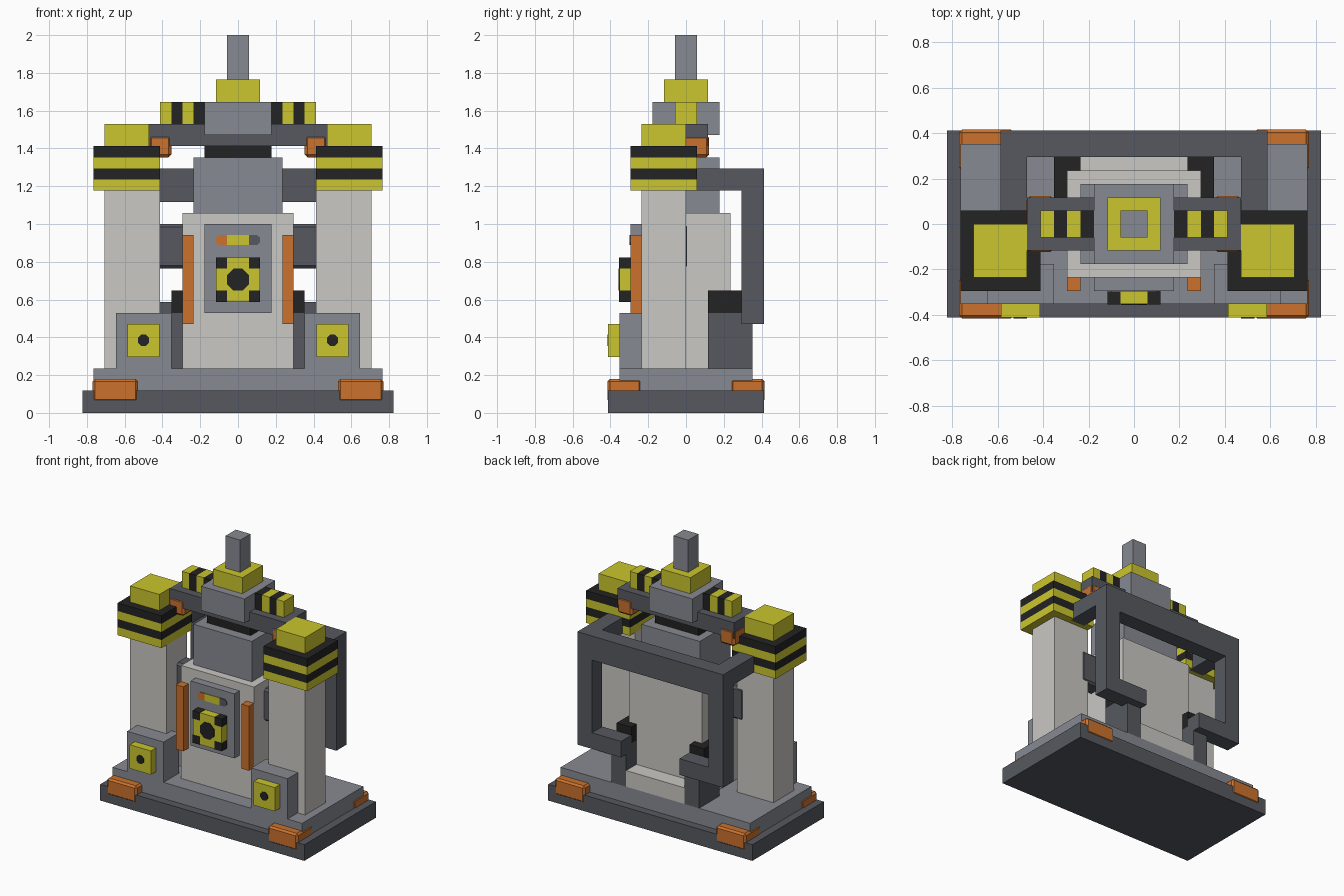
import bpy, bmesh, math
from mathutils import Vector

if "Cube" in bpy.data.objects:
    bpy.data.objects.remove(bpy.data.objects["Cube"])

U = 1 / 17  # the model sits on a regular grid, 34 cells high


def mat(name, r, g, b):
    lin = [((c / 255 + 0.055) / 1.055) ** 2.4 if c > 10 else c / 255 / 12.92 for c in (r, g, b)]
    m = bpy.data.materials.new(name)
    m.diffuse_color = (*lin, 1)
    m.use_nodes = True
    m.node_tree.nodes["Principled BSDF"].inputs["Base Color"].default_value = m.diffuse_color
    return m


YELLOW = mat("yellow", 203, 198, 46)
BLACK = mat("black", 35, 35, 36)
DARK = mat("dark grey", 86, 89, 96)
GREY = mat("mid grey", 135, 138, 146)
LIGHT = mat("light grey", 202, 200, 196)
ORANGE = mat("orange", 203, 114, 45)


def finish(bm, name, m):
    bmesh.ops.recalc_face_normals(bm, faces=bm.faces[:])
    me = bpy.data.meshes.new(name)
    bm.to_mesh(me)
    bm.free()
    me.materials.append(m)
    ob = bpy.data.objects.new(name, me)
    bpy.context.collection.objects.link(ob)
    return ob


def box(name, m, x, y, z, bevel=0):
    """Box between (min, max) pairs given in grid cells."""
    bm = bmesh.new()
    bmesh.ops.create_cube(bm, size=1)
    for v in bm.verts:
        v.co = Vector([U * (r[1] if c > 0 else r[0]) for c, r in zip(v.co, (x, y, z))])
    if bevel:
        bmesh.ops.bevel(bm, geom=bm.edges[:], offset=bevel * U, segments=1, affect='EDGES')
    return finish(bm, name, m)


def pair(name, m, x, y, z, bevel=0):
    """The same box on the right and mirrored to the left."""
    box(name + "_right", m, x, y, z, bevel)
    box(name + "_left", m, (-x[1], -x[0]), y, z, bevel)


def prism(name, m, profile, y0, y1):
    """Front-view outline (x, z) in grid cells, extruded from y0 to y1."""
    bm = bmesh.new()
    face = bm.faces.new([bm.verts.new((x * U, y0 * U, z * U)) for x, z in profile])
    ext = bmesh.ops.extrude_face_region(bm, geom=[face])
    moved = [g for g in ext["geom"] if isinstance(g, bmesh.types.BMVert)]
    bmesh.ops.translate(bm, verts=moved, vec=(0, (y1 - y0) * U, 0))
    return finish(bm, name, m)


def octagon(cx, cz, r):
    return [(cx + r * math.cos(math.pi * (i + .5) / 4), cz + r * math.sin(math.pi * (i + .5) / 4)) for i in range(8)]


# Base with orange corner clamps
box("base", DARK, (-14, 14), (-7, 7), (0, 2))
box("upper_base", GREY, (-13, 13), (-6, 6), (2, 4))
for nm, y in (("front", (-7.08, -4)), ("back", (4, 7.08))):
    pair("corner_clamp_" + nm, ORANGE, (9, 13.08), y, (1, 3.05), .22)

# Central body and upper column
box("body", LIGHT, (-5, 5), (-4, 4), (4, 18))
box("rear_step", LIGHT, (-4, 4), (3, 6), (4, 6))
box("upper_body", GREY, (-4, 4), (-3, 3), (18, 23))
box("neck", BLACK, (-3, 3), (-1.8, 1.8), (23, 24))
box("cross_beam", DARK, (-8, 8), (-2, 2), (24, 26))
box("head_block", GREY, (-3, 3), (-3, 3), (25, 28))
box("collar", YELLOW, (-2, 2), (-2, 2), (28, 30))
box("top_rod", GREY, (-1, 1), (-1, 1), (30, 34))
pair("beam_clamp", ORANGE, (6, 8.05), (-2.08, 2.08), (23, 25), .25)

# Hazard stripes on the beam
for i in range(4):
    pair(f"beam_stripe_{i}", YELLOW if i % 2 else BLACK, (3 + i, 4 + i), (-1, 1), (26, 28))

# Side pillars, striped caps and links to the body
pair("pillar", LIGHT, (7, 12), (-4, 0), (4, 20))
for i in range(4):
    pair(f"cap_stripe_{i}", BLACK if i % 2 else YELLOW, (7, 13), (-5, 1), (20 + i, 21 + i))
pair("cap_top", YELLOW, (8, 12), (-4, 0), (24, 26))
pair("pillar_link", DARK, (4, 7.9), (-2, .1), (13, 17), .25)

# Front pedestals with yellow plates and bolt holes
pair("pedestal", GREY, (6, 11), (-6, -3), (4, 9))
pair("pedestal_plate", YELLOW, (7.05, 9.95), (-7, -6), (5.05, 8))
for s, side in ((1, "right"), (-1, "left")):
    prism("plate_hole_" + side, BLACK, octagon(s * 8.5, 6.55, .55), -7.06, -6.95)

# Front panel, orange rails, dial and indicator
box("front_panel", GREY, (-3, 3), (-5, -4), (9, 17))
pair("front_rail", ORANGE, (4, 5), (-5, -4), (8, 16))
box("dial", YELLOW, (-1.97, 1.97), (-6, -5), (10.03, 13.97))
for nm, z in (("low", (10, 11)), ("high", (13, 14))):
    pair("dial_corner_" + nm, BLACK, (1, 2), (-6.03, -5), z)
prism("dial_centre", BLACK, octagon(0, 12, 1.07), -6.08, -5.9)
prism("indicator_left", ORANGE, [(-1, 15.1), (-1, 16), (-1.7, 16), (-2, 15.75), (-2, 15.35), (-1.7, 15.1)], -5.1, -4.9)
box("indicator_middle", YELLOW, (-1, 1), (-5.1, -4.9), (15.1, 16))
prism("indicator_right", DARK, [(1, 15.1), (1, 16), (1.7, 16), (2, 15.75), (2, 15.35), (1.7, 15.1)], -5.1, -4.9)

# Rear frame with hooked ends, arms to the caps, and its supports
half = [(4, 8), (4, 10), (8, 10), (8, 19)]
outer = [(10, 22), (10, 8)]
prism("rear_frame", DARK,
      half + [(-x, z) for x, z in reversed(half)] + [(-x, z) for x, z in reversed(outer)] + outer, 5, 7)
pair("frame_arm", DARK, (8, 10), (.5, 5), (20, 22))
pair("rear_post", DARK, (4, 6), (2, 6), (4, 9))
pair("rear_post_cap", BLACK, (4, 6), (2, 5), (9, 11))
